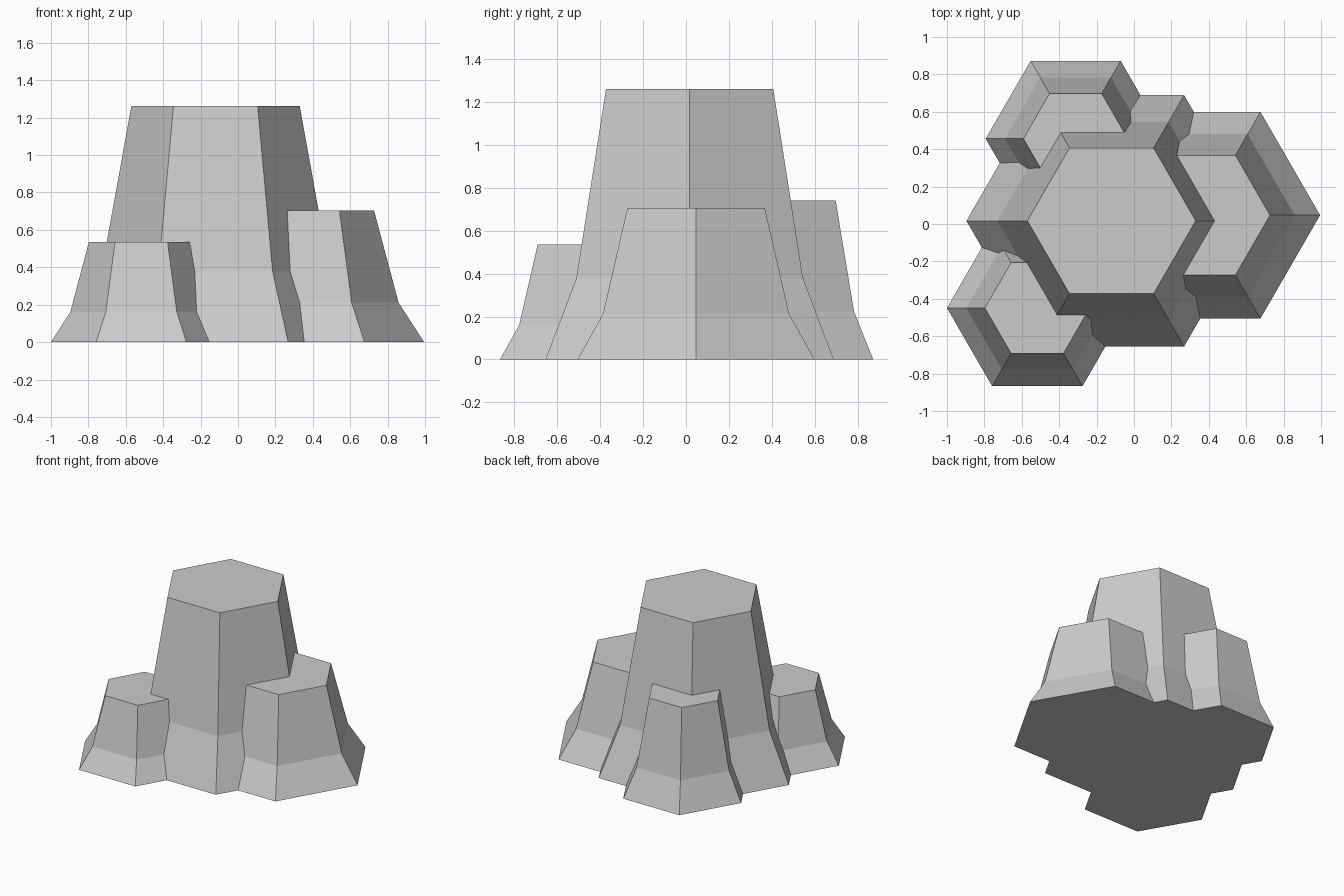
import bpy, bmesh
from math import cos, sin, pi

if "Cube" in bpy.data.objects:
    bpy.data.objects.remove(bpy.data.objects["Cube"])

# Ring profile shared by every column: (radius factor, height factor)
PROFILE = [(1.0, 0.0), (0.786, 0.3), (0.58, 1.0)]


def column(name, x, y, radius, height):
    """Flared six-sided stone column."""
    bm = bmesh.new()
    rings = [[bm.verts.new((x + radius * r * cos(i * pi / 3),
                            y + radius * r * sin(i * pi / 3),
                            height * h)) for i in range(6)]
             for r, h in PROFILE]
    for low, high in zip(rings, rings[1:]):
        for i in range(6):
            j = (i + 1) % 6
            bm.faces.new((low[i], low[j], high[j], high[i]))
    bm.faces.new(rings[0][::-1])
    bm.faces.new(rings[-1])
    bmesh.ops.recalc_face_normals(bm, faces=bm.faces)
    mesh = bpy.data.meshes.new(name)
    bm.to_mesh(mesh)
    bm.free()
    obj = bpy.data.objects.new(name, mesh)
    bpy.context.collection.objects.link(obj)
    return obj


# Tall central column and the three shorter ones around it
rock = column("basalt_columns", -0.12, 0.017, 0.776, 1.262)
side_columns = [
    column("right_column", 0.357, 0.047, 0.638, 0.705),
    column("front_left_column", -0.517, -0.449, 0.483, 0.536),
    column("back_left_column", -0.312, 0.456, 0.481, 0.742),
]

# Fuse the columns into one solid rock
bpy.context.view_layer.objects.active = rock
for side in side_columns:
    mod = rock.modifiers.new("fuse", 'BOOLEAN')
    mod.operation = 'UNION'
    mod.solver = 'EXACT'
    mod.object = side
    bpy.ops.object.modifier_apply(modifier=mod.name)
    bpy.data.objects.remove(side)
